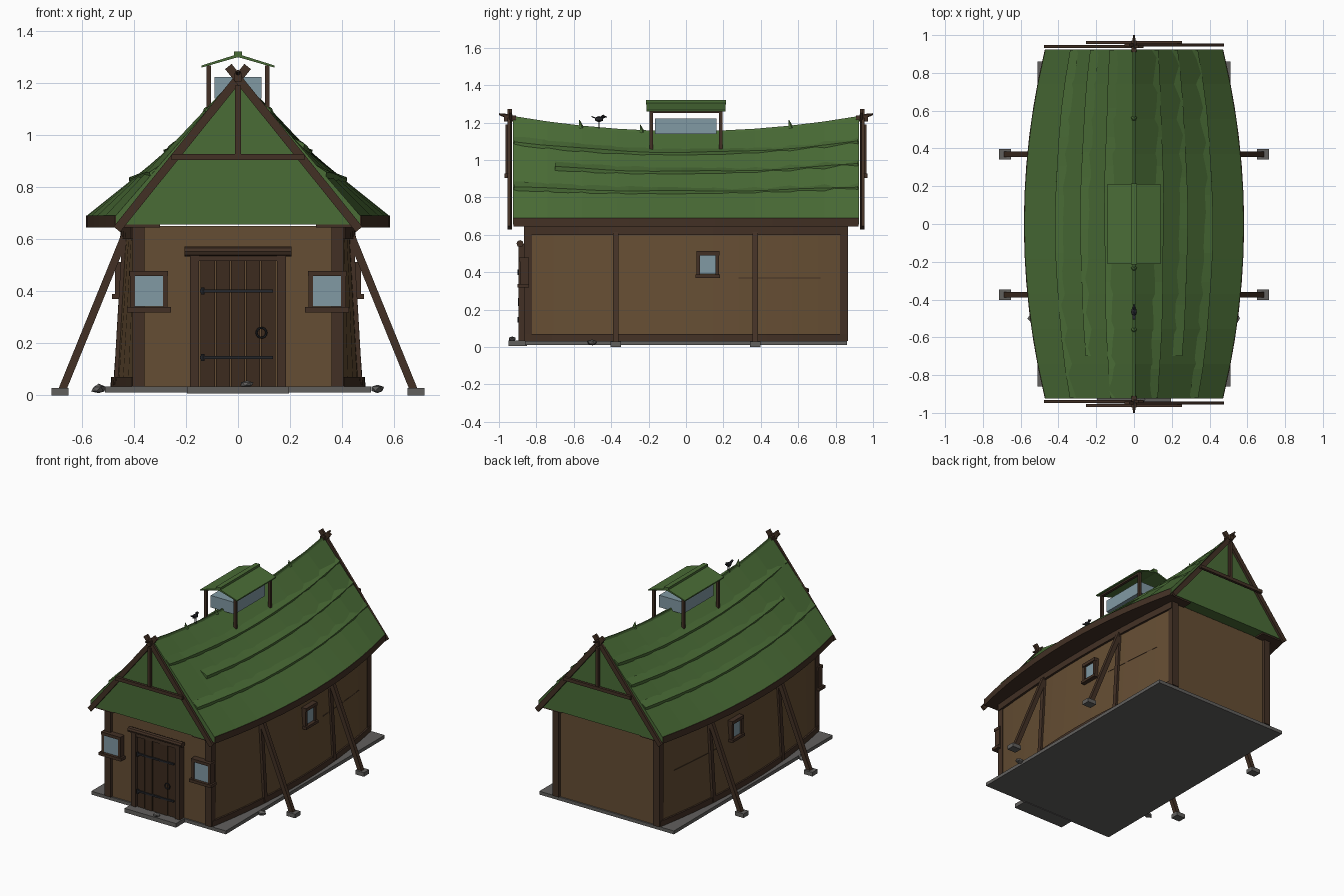
import bpy, bmesh, math, random
from mathutils import Vector

if "Cube" in bpy.data.objects:
    bpy.data.objects.remove(bpy.data.objects["Cube"])

random.seed(4)
def mat(name, c):
    m = bpy.data.materials.new(name)
    m.diffuse_color = (*c, 1)
    m.use_nodes = True
    m.node_tree.nodes["Principled BSDF"].inputs["Base Color"].default_value = m.diffuse_color
    return m
WALL = mat("clay_brown", (.13, .075, .033))
WOOD = mat("dark_timber", (.055, .03, .018))
DOOR = mat("door_wood", (.045, .024, .013))
MOSS = mat("roof_green", (.068, .15, .037))
GLASS = mat("glass", (.22, .32, .37))
STONE = mat("stone", (.12, .115, .11))
IRON = mat("iron", (.018, .019, .023))

def make(name, bm, m):
    bmesh.ops.recalc_face_normals(bm, faces=bm.faces)
    me = bpy.data.meshes.new(name)
    bm.to_mesh(me); bm.free()
    me.materials.append(m)
    ob = bpy.data.objects.new(name, me)
    bpy.context.collection.objects.link(ob)
    return ob

def box(name, x, y, z, m):
    """Box from (min, max) pairs."""
    bm = bmesh.new()
    bmesh.ops.create_cube(bm, size=1)
    for v in bm.verts:
        v.co = Vector([(a + b) / 2 + c * abs(b - a) for (a, b), c in zip((x, y, z), v.co)])
    return make(name, bm, m)

def beam(name, p, q, w, d, m):
    """Rectangular timber between two points; w is the horizontal thickness."""
    p, q = Vector(p), Vector(q)
    bm = bmesh.new()
    bmesh.ops.create_cube(bm, size=1)
    rot = (q - p).to_track_quat('Z', 'Y')
    for v in bm.verts:
        v.co = rot @ Vector((v.co.x * w, v.co.y * d, v.co.z * (q - p).length)) + (p + q) / 2
    return make(name, bm, m)

def cone(name, p, q, r1, r2, m, n=8):
    p, q = Vector(p), Vector(q)
    bm = bmesh.new()
    bmesh.ops.create_cone(bm, cap_ends=True, segments=n, radius1=r1, radius2=r2, depth=(q - p).length)
    rot = (q - p).to_track_quat('Z', 'Y')
    for v in bm.verts:
        v.co = rot @ v.co + (p + q) / 2
    return make(name, bm, m)

def blob(name, c, s, m, jitter=0):
    bm = bmesh.new()
    bmesh.ops.create_icosphere(bm, subdivisions=1, radius=1)
    for v in bm.verts:
        k = 1 + random.uniform(-jitter, jitter)
        v.co = Vector([a + b * e * k for a, b, e in zip(c, s, v.co)])
    return make(name, bm, m)

def loft(name, y0, y1, n, section, m):
    """Sweep section(y) -> [(x, z), ...] along y with capped ends."""
    bm = bmesh.new()
    rings = []
    for i in range(n + 1):
        y = y0 + (y1 - y0) * i / n
        rings.append([bm.verts.new((x, y, z)) for x, z in section(y)])
    k = len(rings[0])
    for a, b in zip(rings, rings[1:]):
        for j in range(k):
            bm.faces.new((a[j], a[(j + 1) % k], b[(j + 1) % k], b[j]))
    bm.faces.new(rings[0]); bm.faces.new(rings[-1])
    return make(name, bm, m)

# Guiding curves: bowed wall, bowed eave, sagging ridge
def wall_x(y, z):
    return .395 + (.085 - .045 * z / .64) * (1 - (y / .86) ** 2)
def eave(y):
    return .58 - .11 * (y / .92) ** 2
def ridge(y):
    return 1.15 + .08 * (y / .92) ** 2

# Stone base and step
box("foundation", (-.51, .51), (-.86, .86), (.01, .033), STONE)
box("door_step", (-.195, .195), (-.95, -.85), (.006, .034), STONE)

# Walls and roof
loft("walls", -.85, .85, 12, lambda y: [(-wall_x(y, 0), .03), (wall_x(y, 0), .03),
     (wall_x(y, .65), .65), (-wall_x(y, .65), .65)], WALL)
loft("roof", -.925, .925, 10, lambda y: [(-eave(y), .655), (eave(y), .655), (eave(y), .69),
     (0, ridge(y)), (-eave(y), .69)], MOSS)

for s, side in ((1, "right"), (-1, "left")):
    def strip(name, y0, y1, x_of, z0, z1, t):
        loft(name, y0, y1, 12, lambda y: [(s * (x_of(y, z) + o), z)
             for z, o in ((z0, -.03), (z0, t), (z1, t), (z1, -.03))], WOOD)
    # Long curved timbers
    strip(side + "_wall_plate", -.86, .86, wall_x, .6, .645, .015)
    strip(side + "_sill_beam", -.86, .86, wall_x, .033, .07, .012)
    strip(side + "_eave_fascia", -.923, .923, lambda y, z: eave(y), .645, .69, .003)
    loft(side + "_soffit", -.92, .92, 10, lambda y: [(s * x, z) for x, z in
         ((.3, .645), (eave(y), .645), (eave(y), .656), (.3, .656))], WOOD)
    # Raised thatch courses
    for i, t in enumerate((.26, .48, .71)):
        def course(y):
            e, r = eave(y), ridge(y)
            def pt(u, h): return (s * (e * u + h * .6), r + (.69 - r) * u + h)
            h = .010 + .003 * math.sin(y * 9 + i)
            return [pt(t - .08, -.003), pt(t, h), pt(t + .012, -.004)]
        loft(f"{side}_thatch_course_{i}", -.92 if i != 1 else -.7, .92, 12, course, MOSS)
    # Posts and leaning props
    for y in (-.845, .845):
        box(side + "_corner_post", (s * .358, s * .405), (y - .022, y + .022), (.033, .645), WOOD)
    for y in (-.375, .37):
        beam(side + "_wall_post", (s * wall_x(y, .03), y, .04), (s * wall_x(y, .62), y, .62), .03, .03, WOOD)
        beam(side + "_prop", (s * .675, y, .02), (s * .435, y, .61), .028, .03, WOOD)
        box(side + "_prop_foot", (s * .65, s * .715), (y - .028, y + .028), (0, .028), STONE)
    # Side window
    wx = wall_x(.12, .44)
    box(side + "_window_pane", (s * .44, s * (wx + .014)), (.075, .16), (.39, .49), GLASS)
    for y in (.065, .167):
        box(side + "_window_jamb", (s * .44, s * (wx + .025)), (y - .01, y + .01), (.375, .51), WOOD)
    box(side + "_window_head", (s * .44, s * (wx + .03)), (.055, .178), (.49, .512), WOOD)
    box(side + "_window_sill", (s * .44, s * (wx + .035)), (.05, .183), (.37, .388), WOOD)
    # Front window
    box(side + "_front_pane", (s * .287, s * .397), (-.884, -.84), (.34, .458), GLASS)
    for x in (.279, .405):
        box(side + "_front_jamb", (s * (x - .009), s * (x + .009)), (-.888, -.84), (.33, .47), WOOD)
    box(side + "_front_head", (s * .268, s * .416), (-.892, -.84), (.458, .478), WOOD)
    box(side + "_front_sill", (s * .258, s * .426), (-.9, -.84), (.318, .338), WOOD)
    # Door frame post
    box(side + "_door_post", (s * .15, s * .185), (-.895, -.84), (.033, .55), WOOD)
    # Wall crack board, rock
    strip(side + "_wall_seam", .28, .72, wall_x, .367, .371, .003)
    blob(side + "_rock", (s * .535, -.5, .024), (.028, .028, .018), STONE, .2)

# Door of five planks with straps and ring
for i in range(5):
    x = -.145 + i * .058
    box(f"door_plank_{i}", (x + .002, x + .056), (-.883 - .004 * (i % 2), -.84), (.034, .515), DOOR)
box("door_header", (-.15, .15), (-.893, -.84), (.515, .535), WOOD)
cone("door_lintel_log", (-.205, -.887, .552), (.205, -.887, .552), .019, .019, WOOD, 8)
for z in (.145, .4):
    box("door_hinge", (-.145, .135), (-.893, -.87), (z - .006, z + .006), IRON)
    cone("hinge_pin", (-.135, -.893, z - .014), (-.135, -.893, z + .014), .008, .008, IRON, 6)
bpy.ops.mesh.primitive_torus_add(location=(.09, -.894, .24), rotation=(math.pi / 2, 0, 0),
    major_radius=.019, minor_radius=.004, major_segments=14, minor_segments=6)
ring = bpy.context.object
ring.name = "door_ring"
ring.data.materials.append(IRON)
blob("step_rock", (.035, -.93, .043), (.028, .02, .014), STONE, .15)

# Gable timbers at both ends
for e, end in ((-1, "front"), (1, "back")):
    for s in (1, -1):
        y = e * (.943 + .004 * s)
        beam(end + "_barge_board", (s * .465, y, .637), (-s * .037, y, 1.262), .016, .032, WOOD)
    box(end + "_gable_tie", (-.255, .255), (e * .952, e * .97), (.904, .927), WOOD)
    box(end + "_king_post", (-.011, .011), (e * .948, e * .966), (.915, 1.19), WOOD)
    box(end + "_ridge_end", (-.014, .014), (e * .91, e * .972), (1.205, 1.238), WOOD)
    cone(end + "_finial", (0, e * .93, 1.228), (0, e * 1.0, 1.245), .016, .005, WOOD, 6)

# Ridge roof lantern
box("lantern_glass", (-.09, .09), (-.167, .162), (1.14, 1.222), GLASS)
for x in (-.112, .112):
    for y in (-.186, .186):
        box("lantern_post", (x - .009, x + .009), (y - .009, y + .009), (1.04, 1.265), WOOD)
    box("lantern_plate", (x - .009, x + .009), (-.195, .195), (1.252, 1.265), WOOD)
loft("lantern_roof", -.212, .212, 1, lambda y: [(-.14, 1.258), (0, 1.298), (.14, 1.258),
     (.14, 1.266), (0, 1.31), (-.14, 1.266)], MOSS)
box("lantern_ridge_cap", (-.016, .016), (-.214, .214), (1.296, 1.32), MOSS)

# Ridge line, moss tufts and bird
loft("ridge_seam", -.92, .92, 10, lambda y: [(-.01, ridge(y) - .012), (.01, ridge(y) - .012),
     (.004, ridge(y) + .004), (-.004, ridge(y) + .004)], MOSS)
for y in (-.56, -.235, .56):
    cone("moss_tuft", (0, y, ridge(y) - .01), (0, y - .01, ridge(y) + .035), .016, .001, MOSS, 5)
by, bz = -.465, 1.218
blob("bird_body", (0, by, bz), (.017, .026, .017), IRON)
blob("bird_head", (0, by + .022, bz + .013), (.011, .012, .011), IRON)
cone("bird_beak", (0, by + .03, bz + .013), (0, by + .044, bz + .011), .005, .001, IRON, 5)
beam("bird_tail", (0, by - .015, bz + .004), (0, by - .04, bz + .014), .014, .006, IRON)
for x in (-.006, .006):
    box("bird_leg", (x - .002, x + .002), (by - .002, by + .002), (1.165, bz), IRON)
